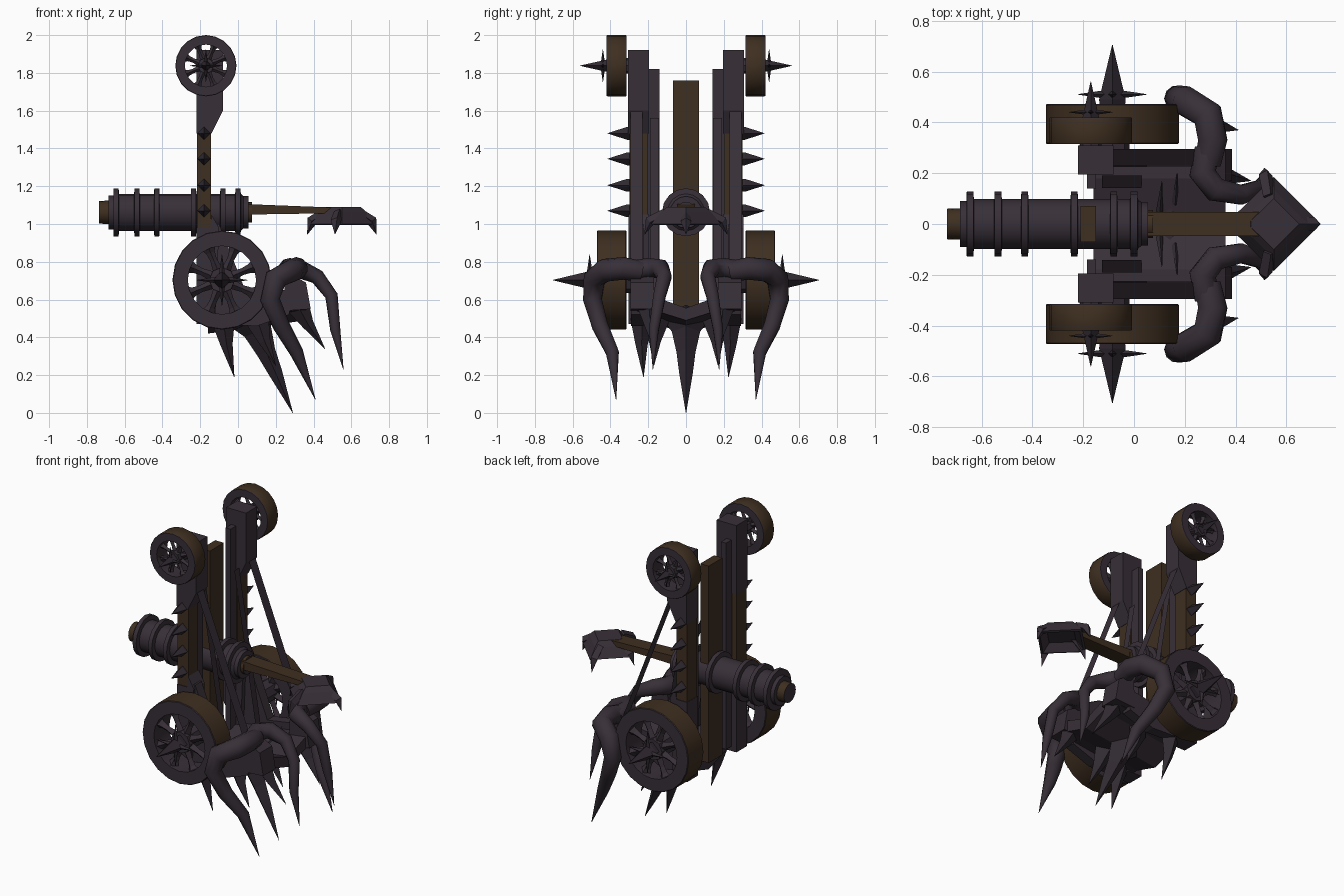
import bpy, bmesh, math
from mathutils import Vector

if "Cube" in bpy.data.objects:
    bpy.data.objects.remove(bpy.data.objects["Cube"])


def material(name, rgb):
    m = bpy.data.materials.new(name)
    m.diffuse_color = (*rgb, 1)
    m.use_nodes = True
    m.node_tree.nodes["Principled BSDF"].inputs["Base Color"].default_value = m.diffuse_color
    return m


IRON = material("dark iron", (0.039, 0.029, 0.039))
WOOD = material("dark wood", (0.049, 0.028, 0.0145))
BLACK = material("black iron", (0.030, 0.0225, 0.031))


def finish(bm, name, mats, smooth=0):
    """Turn bm into an object; smooth is the sharp-edge angle in degrees."""
    bmesh.ops.recalc_face_normals(bm, faces=bm.faces)
    me = bpy.data.meshes.new(name)
    bm.to_mesh(me)
    bm.free()
    for m in mats:
        me.materials.append(m)
    ob = bpy.data.objects.new(name, me)
    bpy.context.collection.objects.link(ob)
    if smooth:
        bpy.ops.object.select_all(action='DESELECT')
        ob.select_set(True)
        bpy.context.view_layer.objects.active = ob
        bpy.ops.object.shade_smooth_by_angle(angle=math.radians(smooth))
    return ob


def loft(name, a, b, mat):
    """Solid between two matching outlines."""
    bm = bmesh.new()
    a = [bm.verts.new(p) for p in a]
    b = [bm.verts.new(p) for p in b]
    n = len(a)
    bm.faces.new(a)
    bm.faces.new(b)
    for i in range(n):
        bm.faces.new((a[i], a[(i + 1) % n], b[(i + 1) % n], b[i]))
    return finish(bm, name, [mat])


def prism(name, outline, y0, y1, mat):
    """Side outline in (x, z) extruded across y."""
    return loft(name, [(x, y0, z) for x, z in outline], [(x, y1, z) for x, z in outline], mat)


def box(name, x0, x1, y0, y1, z0, z1, mat):
    return prism(name, [(x0, z0), (x1, z0), (x1, z1), (x0, z1)], y0, y1, mat)


def strap(name, top, bottom, y0, y1):
    """Single flat ribbon from top to bottom (x, z)."""
    bm = bmesh.new()
    bm.faces.new([bm.verts.new((p[0], y, p[1])) for p, y in
                  ((top, y0), (top, y1), (bottom, y1), (bottom, y0))])
    return finish(bm, name, [IRON])


def add_sweep(bm, pts, radii, sides):
    """Tapering tube along a path."""
    pts = [Vector(p) for p in pts]
    rings = []
    u = Vector((0, 1, 0))
    for i, p in enumerate(pts):
        t = (pts[min(i + 1, len(pts) - 1)] - pts[max(i - 1, 0)]).normalized()
        if i == 0 and abs(t.y) > 0.9:
            u = Vector((0, 0, 1))
        u = (u - t * u.dot(t)).normalized()
        v = t.cross(u)
        r = max(radii[i], 0.001)
        rings.append([bm.verts.new(p + r * (u * math.cos(k * math.tau / sides)
                                            + v * math.sin(k * math.tau / sides)))
                      for k in range(sides)])
    for a, b in zip(rings, rings[1:]):
        for k in range(sides):
            j = (k + 1) % sides
            bm.faces.new((a[k], a[j], b[j], b[k]))
    bm.faces.new(rings[0])
    bm.faces.new(rings[-1])


def sweep(name, pts, radii, sides, mat, smooth=0):
    bm = bmesh.new()
    add_sweep(bm, pts, radii, sides)
    return finish(bm, name, [mat], smooth)


def lathe(name, profile, place, sides, wood, closed):
    """Spin (radius, along) points; place maps (r cos, r sin, along) to space."""
    bm = bmesh.new()
    rings = [[bm.verts.new(place(r * math.cos(k * math.tau / sides),
                                 r * math.sin(k * math.tau / sides), h))
              for k in range(sides)] for r, h in profile]
    n = len(rings)
    for i in range(n if closed else n - 1):
        a, b = rings[i], rings[(i + 1) % n]
        for k in range(sides):
            j = (k + 1) % sides
            bm.faces.new((a[k], a[j], b[j], b[k])).material_index = int(i in wood)
    if not closed:
        bm.faces.new(rings[0])
        bm.faces.new(rings[-1])
    return finish(bm, name, [IRON, WOOD], 40)


def wheel(name, s, cx, cz, R, y0, y1, star_y, tip_y, star_r):
    ri = R * 0.69
    rim = [(ri, y0), (R * .985, y0), (R, y0 + .004), (R, y1 - .004), (R * .985, y1), (ri, y1)]
    lathe(name + "_rim", rim, lambda a, b, h: (cx + a, s * h, cz + b), 20, (2,), True)
    # spokes flaring into the rim, with a hub
    bm = bmesh.new()
    c = Vector((cx, s * (y1 - .045), cz))
    for k in range(8):
        a = math.tau * (k + .5) / 8
        d = Vector((math.cos(a), 0, math.sin(a)))
        add_sweep(bm, [c + d * .01, c + d * R * .45, c + d * R * .6, c + d * R * .75],
                  [R * .12, R * .07, R * .09, R * .16], 4)
    add_sweep(bm, [(cx, s * .28, cz), (cx, s * (y1 - .01), cz)], [R * .26] * 2, 8)
    finish(bm, name + "_spokes", [IRON])
    # hub spike with crossed points
    bm = bmesh.new()
    add_sweep(bm, [(cx, s * (y1 - .03), cz), (cx, s * (star_y - .02), cz), (cx, s * tip_y, cz)],
              [R * .18, R * .2, 0], 4)
    for dx, dz in ((1, 0), (-1, 0), (0, 1), (0, -1)):
        add_sweep(bm, [(cx, s * star_y, cz), (cx + dx * star_r, s * star_y, cz + dz * star_r)],
                  [R * .08, 0], 4)
    finish(bm, name + "_spike", [BLACK])


# central plank
box("center_plank", -.21, -.15, -.07, .07, .50, 1.76, WOOD)

# winding drum across the frame
prof = [(.06, -.735), (.062, -.685), (.09, -.685), (.09, -.66)]
for x in (-.645, -.535, -.43, -.235, -.08, 0.0):
    prof += [(.098, x - .015), (.127, x - .013), (.127, x + .013), (.098, x + .015)]
prof += [(.085, .03), (.085, .055), (.055, .055), (.055, .075)]
lathe("drum", prof, lambda a, b, h: (h, a, 1.062 + b), 16, (0, len(prof) - 2), False)

# throwing arm and hooked head
prism("arm", [(.05, 1.05), (.56, 1.058), (.56, 1.085), (.05, 1.105)], -.048, .048, WOOD)
bm = bmesh.new()
rings = []
for r, z in ((.10, 1.09), (.135, 1.06), (.185, 1.00), (.165, .995), (.11, 1.04)):
    rings.append([bm.verts.new((.55 + r * dx, r * dy, z))
                  for dx, dy in ((1, 0), (0, 1), (-.9, .12), (-.9, -.12), (0, -1))])
for a, b in zip(rings, rings[1:]):
    for k in range(5):
        bm.faces.new((a[k], a[(k + 1) % 5], b[(k + 1) % 5], b[k]))
bm.faces.new(rings[0])
bm.faces.new(rings[-1])
for dx, dy in ((1, 0), (-1, 0), (-.2, 1.2), (-.2, -1.2)):
    add_sweep(bm, [(.55 + dx * r, dy * r, z) for r, z in ((.09, 1.06), (.16, 1.015), (.183, .945))],
              [.025, .028, 0], 4)
finish(bm, "arm_head", [IRON])

# lower deck folded into a shallow V, with the center fang
sec = [(-.26, .61), (-.18, .61), (0, .545), (.18, .61), (.26, .61), (.26, .54), (.16, .53),
       (0, .48), (-.16, .53), (-.26, .54)]
loft("deck", [(-.16, y, z - .06) for y, z in sec], [(.36, y, z + .01) for y, z in sec], IRON)
sweep("center_fang", [(.07, 0, .52), (.105, 0, .43), (.15, 0, .32), (.2, 0, .21), (.29, 0, 0)],
      [.14, .075, .05, .036, 0], 4, BLACK)

for s in (1, -1):
    n = "left_" if s > 0 else "right_"
    # uprights with iron top cap, lower sleeve and thin inner plate
    box(n + "post", -.218, -.142, s * .2, s * .30, .60, 1.62, WOOD)
    box(n + "inner_plate", -.185, -.15, s * .14, s * .2, .50, 1.82, IRON)
    prism(n + "post_cap", [(-.22, 1.48), (-.14, 1.48), (-.08, 1.6), (-.08, 1.92), (-.22, 1.92)],
          s * .195, s * .308, IRON)
    prism(n + "post_sleeve", [(-.22, .47), (-.12, .47), (-.10, .98), (-.14, 1.05),
                              (-.145, .98), (-.22, .98)], s * .195, s * .304, IRON)
    # flat slanted straps
    strap(n + "long_strap", (-.085, 1.60), (.265, .70), s * .23, s * .295)
    strap(n + "short_strap", (-.125, 1.56), (.03, .58), s * .142, s * .19)
    # foot of the frame
    prism(n + "side_foot", [(-.14, .47), (.10, .46), (.27, .52), (.30, .66), (.05, .62),
                            (-.10, 1.0), (-.14, 1.0)], s * .225, s * .29, IRON)
    prism(n + "leg_mount", [(.24, .54), (.385, .55), (.36, .69), (.25, .75)],
          s * .17, s * .295, IRON)
    # row of studs
    bm = bmesh.new()
    for z in (1.07, 1.205, 1.345, 1.48):
        add_sweep(bm, [(-.18, s * .295, z), (-.18, s * .312, z), (-.18, s * .415, z)],
                  [.034, .034, 0], 4)
    finish(bm, n + "post_spikes", [BLACK])

    # wheels
    wheel(n + "upper_wheel", s, -.17, 1.838, .162, .315, .42, .44, .56, .085)
    wheel(n + "lower_wheel", s, -.085, .703, .262, .315, .472, .51, .705, .135)

    # clawed legs
    sweep(n + "outer_leg", [(.29, s * .24, .75), (.31, s * .33, .765), (.29, s * .43, .755),
                            (.20, s * .485, .71), (.17, s * .495, .60), (.23, s * .455, .46),
                            (.31, s * .39, .32), (.41, s * .37, .07)],
          [.055, .06, .062, .06, .052, .045, .036, 0], 10, IRON, 65)
    sweep(n + "inner_leg", [(.29, s * .29, .75), (.27, s * .2, .765), (.32, s * .135, .765),
                            (.42, s * .115, .72), (.495, s * .14, .62), (.515, s * .17, .44),
                            (.558, s * .175, .23)],
          [.055, .055, .05, .04, .034, .027, 0], 10, IRON, 65)

    # fangs below the deck
    fangs = [((-.08, .23, .50), (-.06, .235, .36), (-.02, .225, .19)),
             ((.10, .15, .50), (.14, .165, .38), (.20, .17, .25)),
             ((.31, .20, .58), (.37, .19, .47), (.46, .17, .34))]
    bm = bmesh.new()
    for f in fangs:
        add_sweep(bm, [(x, s * y, z) for x, y, z in f], [.065, .032, 0], 4)
    # thin spines lying across the deck
    for x, y in ((.1, .08), (.16, .11)):
        add_sweep(bm, [(x, s * (y - .03), .55), (x + .01, s * (y + .09), .62)], [.014, 0], 4)
    finish(bm, n + "fangs", [BLACK])
